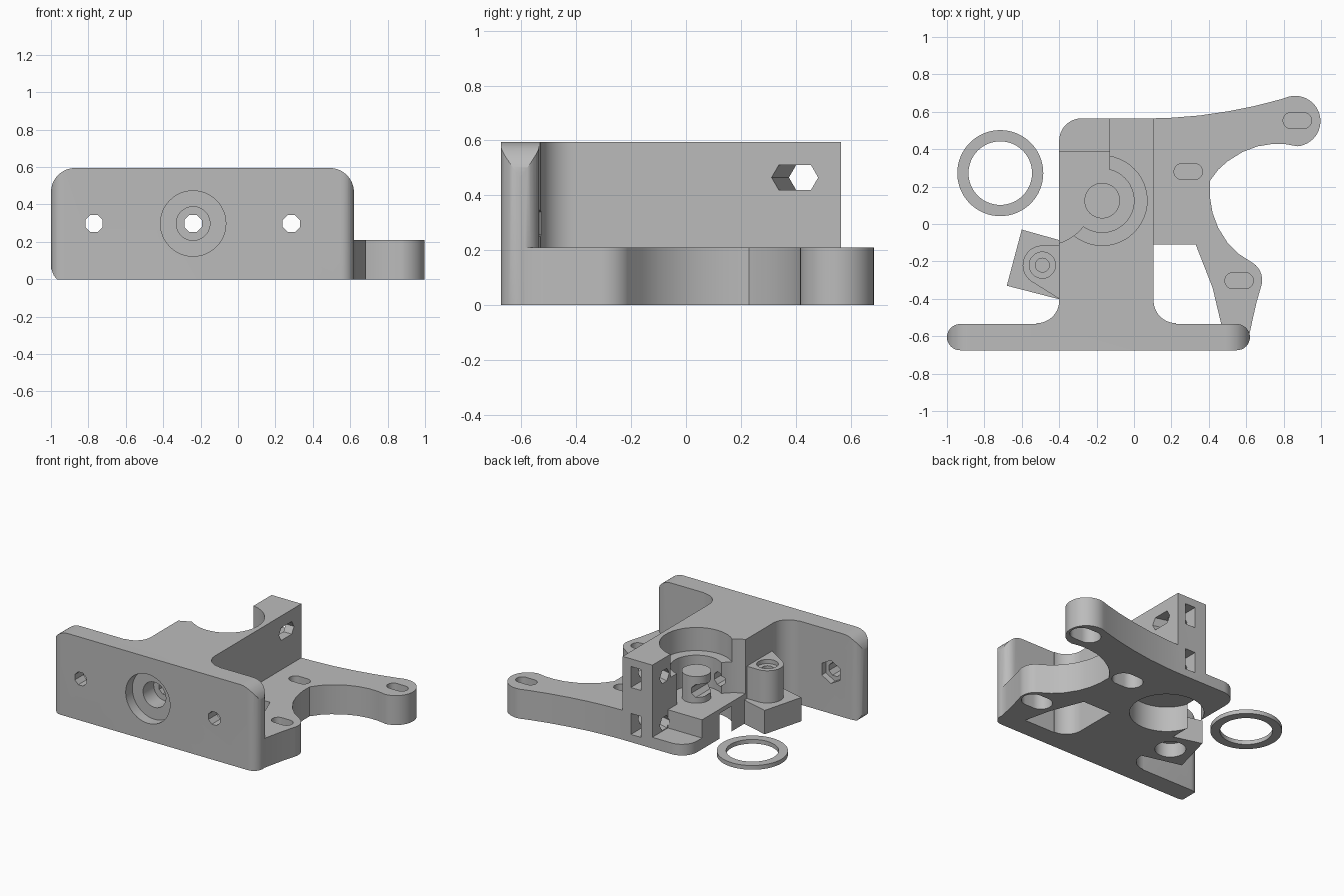
import bpy, bmesh, math
from mathutils import Vector

if "Cube" in bpy.data.objects:
    bpy.data.objects.remove(bpy.data.objects["Cube"])

grey = bpy.data.materials.new("light_grey")
grey.diffuse_color = (0.5, 0.5, 0.5, 1)
grey.use_nodes = True
grey.node_tree.nodes["Principled BSDF"].inputs["Base Color"].default_value = grey.diffuse_color


def finish(name, bm):
    bmesh.ops.recalc_face_normals(bm, faces=bm.faces)
    me = bpy.data.meshes.new(name)
    bm.to_mesh(me)
    bm.free()
    me.materials.append(grey)
    ob = bpy.data.objects.new(name, me)
    bpy.context.collection.objects.link(ob)
    return ob


def arc(cx, cy, r, a0, a1, n=16):
    return [(cx + r * math.cos(math.radians(a0 + (a1 - a0) * i / n)),
             cy + r * math.sin(math.radians(a0 + (a1 - a0) * i / n))) for i in range(n + 1)]


def prism(name, pts, lo, hi, axis="z"):
    """Extrude a 2D outline along an axis."""
    put = {"z": lambda a, b, c: (a, b, c),
           "y": lambda a, b, c: (a, c, b),
           "x": lambda a, b, c: (c, a, b)}[axis]
    bm = bmesh.new()
    face = bm.faces.new([bm.verts.new(put(a, b, lo)) for a, b in pts])
    new = bmesh.ops.extrude_face_region(bm, geom=[face])["geom"]
    step = Vector(put(0, 0, hi - lo))
    bmesh.ops.translate(bm, vec=step, verts=[v for v in new if isinstance(v, bmesh.types.BMVert)])
    return finish(name, bm)


def disc(cx, cy, r, lo, hi, axis="z", n=48, turn=0):
    return prism("disc", arc(cx, cy, r, turn, turn + 360, n)[:-1], lo, hi, axis)


def box(x0, x1, y0, y1, z0, z1):
    return prism("box", [(x0, y0), (x1, y0), (x1, y1), (x0, y1)], z0, z1)


def slot(cx, cy, half, r, lo, hi):
    return prism("slot", arc(cx + half, cy, r, -90, 90) + arc(cx - half, cy, r, 90, 270), lo, hi)


def combine(target, tool, op):
    mod = target.modifiers.new(op, "BOOLEAN")
    mod.operation, mod.object, mod.solver = op, tool, "EXACT"
    bpy.context.view_layer.objects.active = target
    bpy.ops.object.modifier_apply(modifier=mod.name)
    bpy.data.objects.remove(tool)


def cut(target, *tools):
    for t in tools:
        combine(target, t, "DIFFERENCE")


def join(target, *tools):
    for t in tools:
        combine(target, t, "UNION")


TOP, FLOOR = 0.595, 0.21

# front mounting plate: rounded ends and rounded top corners
frame = prism("extruder_body", arc(0.55, -0.605, 0.07, -90, 90) + arc(-0.93, -0.605, 0.07, 90, 270), 0, TOP)
profile = ([(0.62, -0.01)] + arc(0.49, TOP - 0.13, 0.13, 0, 90)
           + arc(-0.87, TOP - 0.13, 0.13, 90, 180) + [(-1.0, 0.06)] + [(-0.985, 0.02), (-0.96, -0.01)])
combine(frame, prism("plate_profile", profile, -0.8, -0.4, "y"), "INTERSECT")

# tall central block with fillets to the plate
block = ([(-0.52, -0.6), (0.225, -0.6)] + arc(0.225, -0.41, 0.12, 270, 180)
         + [(0.105, 0.565)] + arc(-0.28, 0.445, 0.12, 90, 180) + arc(-0.52, -0.41, 0.12, 0, -90))
join(frame, prism("central_block", block, 0, TOP))

# low flange with two mounting arms
flange = ([(0.0, 0.565), (0.105, 0.565), (0.2, 0.568), (0.35, 0.58), (0.5, 0.602), (0.65, 0.632), (0.79, 0.668)]
          + arc(0.862, 0.55, 0.135, 105, -85, 24)
          + [(0.81, 0.427), (0.74, 0.428), (0.66, 0.415), (0.58, 0.385), (0.5, 0.335), (0.45, 0.29), (0.405, 0.23)]
          + [(0.405, 0.15), (0.42, 0.06), (0.45, -0.02), (0.5, -0.1), (0.56, -0.16)]
          + arc(0.575, -0.3, 0.11, 52, -18, 12)
          + [(0.655, -0.42), (0.632, -0.52), (0.615, -0.6), (0.45, -0.6), (0.465, -0.53),
             (0.42, -0.34), (0.33, -0.11), (0.0, -0.11)])
join(frame, prism("flange", flange, 0, FLOOR))

# idler recess, open rear corner and bearing seats
cut(frame,
    disc(-0.48, 0.15, 0.265, FLOOR, 0.8),
    box(-0.7, -0.13, 0.125, 0.7, FLOOR, 0.8),
    box(-0.7, -0.13, 0.39, 0.7, 0.08, 0.7),
    disc(-0.17, 0.125, 0.24, 0.43, 0.8),
    disc(-0.17, 0.125, 0.17, FLOOR, 0.6),
    disc(-0.17, 0.125, 0.24, -0.1, 0.18))

# hinge block, hinge boss and centre post
join(frame,
     prism("hinge_block", [(-0.6, -0.03), (-0.68, -0.33), (-0.35, -0.415), (-0.35, -0.1)], 0, 0.17),
     prism("hinge_boss", arc(-0.49, -0.22, 0.105, 90, 235) + [(-0.4, -0.4), (-0.35, -0.4), (-0.35, -0.115)],
           0.02, 0.4),
     disc(-0.17, 0.125, 0.095, 0.19, 0.4))
cut(frame,
    disc(-0.49, -0.22, 0.07, 0.37, 0.5),
    disc(-0.49, -0.22, 0.037, 0.15, 0.5),
    disc(-0.49, -0.22, 0.1, -0.1, 0.1))

# front counterbore, filament hole and plate screw holes with nut traps
cut(frame,
    disc(-0.24, 0.298, 0.175, -0.8, -0.6, "y"),
    disc(-0.24, 0.298, 0.09, -0.7, -0.48, "y"),
    disc(-0.24, 0.298, 0.05, -0.6, 0.7, "y", 8, 22.5))
for x in (-0.77, 0.285):
    cut(frame,
        disc(x, 0.298, 0.05, -0.8, -0.4, "y", 8, 22.5),
        disc(x, 0.298, 0.083, -0.58, -0.4, "y", 6, 30))

# tapered hexagonal screw holes across the rear wall, with nut slots
for z in (0.465, 0.13):
    bm = bmesh.new()
    for x, y in ((0.12, 0.36), (0.12, 0.43), (-0.14, 0.43)):
        for a, b in arc(y, z, 0.052, 0, 360, 6)[:-1]:
            bm.verts.new((x, a, b))
    hull = bmesh.ops.convex_hull(bm, input=bm.verts)
    inside = [v for v in bm.verts if not v.link_faces]
    bmesh.ops.delete(bm, geom=inside, context="VERTS")
    cut(frame, finish("screw_hole", bm), box(-0.04, 0.04, 0.38, 0.7, z - 0.075, z + 0.075))

# slotted mounting holes, wider from below, with a thin bridging layer
for x, y in ((0.873, 0.553), (0.29, 0.28), (0.562, -0.303)):
    cut(frame, slot(x, y, 0.033, 0.043, 0.12, 0.4), slot(x, y, 0.033, 0.075, -0.1, 0.11))

# loose spacer ring
ring = disc(-0.715, 0.272, 0.23, 0, 0.03, n=64)
ring.name = "spacer_ring"
cut(ring, disc(-0.715, 0.272, 0.17, -0.1, 0.1, n=64))

for ob in (frame, ring):
    bpy.ops.object.select_all(action="DESELECT")
    ob.select_set(True)
    bpy.context.view_layer.objects.active = ob
    bpy.ops.object.shade_smooth_by_angle(angle=math.radians(30))
